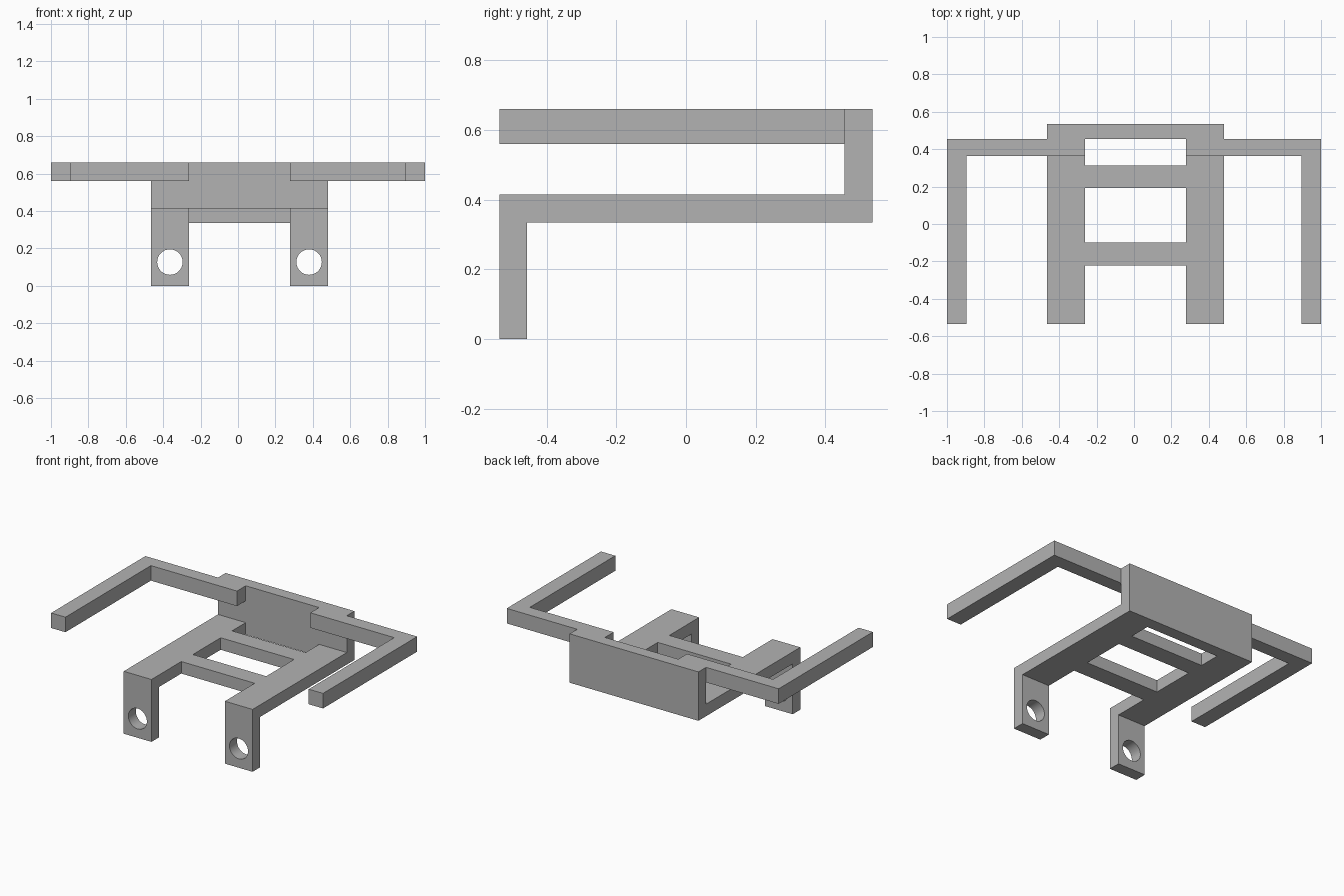
import bpy
import bmesh
from mathutils import Vector

cube = bpy.data.objects.get("Cube")
if cube:
    bpy.data.objects.remove(cube, do_unlink=True)

GREY = (0.45, 0.45, 0.45, 1.0)
grey = bpy.data.materials.new("plain_grey")
grey.use_nodes = True
grey.diffuse_color = GREY
grey.node_tree.nodes["Principled BSDF"].inputs["Base Color"].default_value = GREY

FRONT, BACK, WALL = -0.535, 0.535, 0.455      # depth limits and inner wall face
DECK_LOW, DECK_TOP = 0.335, 0.415
ARM_LOW, TOP = 0.56, 0.66
MID, INNER, OUTER = 0.008, 0.27, 0.474        # centre of the body and rail offsets
BAR_FRONT = 0.363


def prism(name, points, sweep):
    """Extrude a flat outline of 3D points along the sweep vector."""
    bm = bmesh.new()
    face = bm.faces.new([bm.verts.new(p) for p in points])
    grown = bmesh.ops.extrude_face_region(bm, geom=[face])["geom"]
    bmesh.ops.translate(bm, vec=Vector(sweep),
                        verts=[v for v in grown if isinstance(v, bmesh.types.BMVert)])
    bmesh.ops.recalc_face_normals(bm, faces=bm.faces)
    mesh = bpy.data.meshes.new(name)
    bm.to_mesh(mesh)
    bm.free()
    obj = bpy.data.objects.new(name, mesh)
    bpy.context.collection.objects.link(obj)
    mesh.materials.append(grey)
    return obj


def box(name, x, y, z):
    outline = [(x[0], y[0], z[0]), (x[1], y[0], z[0]), (x[1], y[1], z[0]), (x[0], y[1], z[0])]
    return prism(name, outline, (0, 0, z[1] - z[0]))


def combine(target, other, operation):
    """Apply a boolean and discard the second part."""
    mod = target.modifiers.new("join", "BOOLEAN")
    mod.operation, mod.solver, mod.object = operation, "EXACT", other
    bpy.context.view_layer.objects.active = target
    bpy.ops.object.modifier_apply(modifier=mod.name)
    bpy.data.objects.remove(other, do_unlink=True)


# Upright back plate
frame = box("bracket_frame", (MID - OUTER, MID + OUTER), (WALL, BACK), (DECK_LOW, TOP))

for side, label in ((-1, "right"), (1, "left")):
    # Deck rail with its front leg, as one bent side profile
    profile = [(FRONT, 0), (-0.456, 0), (-0.456, DECK_LOW), (BACK, DECK_LOW),
               (BACK, DECK_TOP), (FRONT, DECK_TOP)]
    inner, outer = MID + side * INNER, MID + side * OUTER
    rail = prism(label + "_rail", [(inner, y, z) for y, z in profile], (outer - inner, 0, 0))
    combine(frame, rail, "UNION")

    # Raised side arm, bent forward at the outer end
    bend = [(inner, BAR_FRONT), (side * 0.895, BAR_FRONT), (side * 0.895, FRONT),
            (side, FRONT), (side, WALL), (inner, WALL)]
    arm = prism(label + "_arm", [(x, y, ARM_LOW) for x, y in bend], (0, 0, TOP - ARM_LOW))
    combine(frame, arm, "UNION")

# Crossbars between the rails
for y in ((-0.222, -0.1), (0.192, 0.312)):
    bar = box("crossbar", (MID - INNER - 0.05, MID + INNER + 0.05), y, (DECK_LOW, DECK_TOP))
    combine(frame, bar, "UNION")

# Round holes through the legs
for side in (-1, 1):
    bpy.ops.mesh.primitive_cylinder_add(
        vertices=48, radius=0.068, depth=0.2, rotation=(1.570796, 0, 0),
        location=(MID + side * (INNER + OUTER) / 2, -0.495, 0.127))
    combine(frame, bpy.context.object, "DIFFERENCE")

# Merge flush faces, then smooth only the hole walls
bm = bmesh.new()
bm.from_mesh(frame.data)
bmesh.ops.remove_doubles(bm, verts=bm.verts, dist=0.0001)
bmesh.ops.dissolve_limit(bm, angle_limit=0.01, verts=bm.verts, edges=bm.edges)
bm.to_mesh(frame.data)
bm.free()
frame.data.materials.clear()
frame.data.materials.append(grey)
for poly in frame.data.polygons:
    poly.material_index = 0
bpy.ops.object.select_all(action="DESELECT")
frame.select_set(True)
bpy.context.view_layer.objects.active = frame
bpy.ops.object.shade_smooth_by_angle(angle=0.5)
